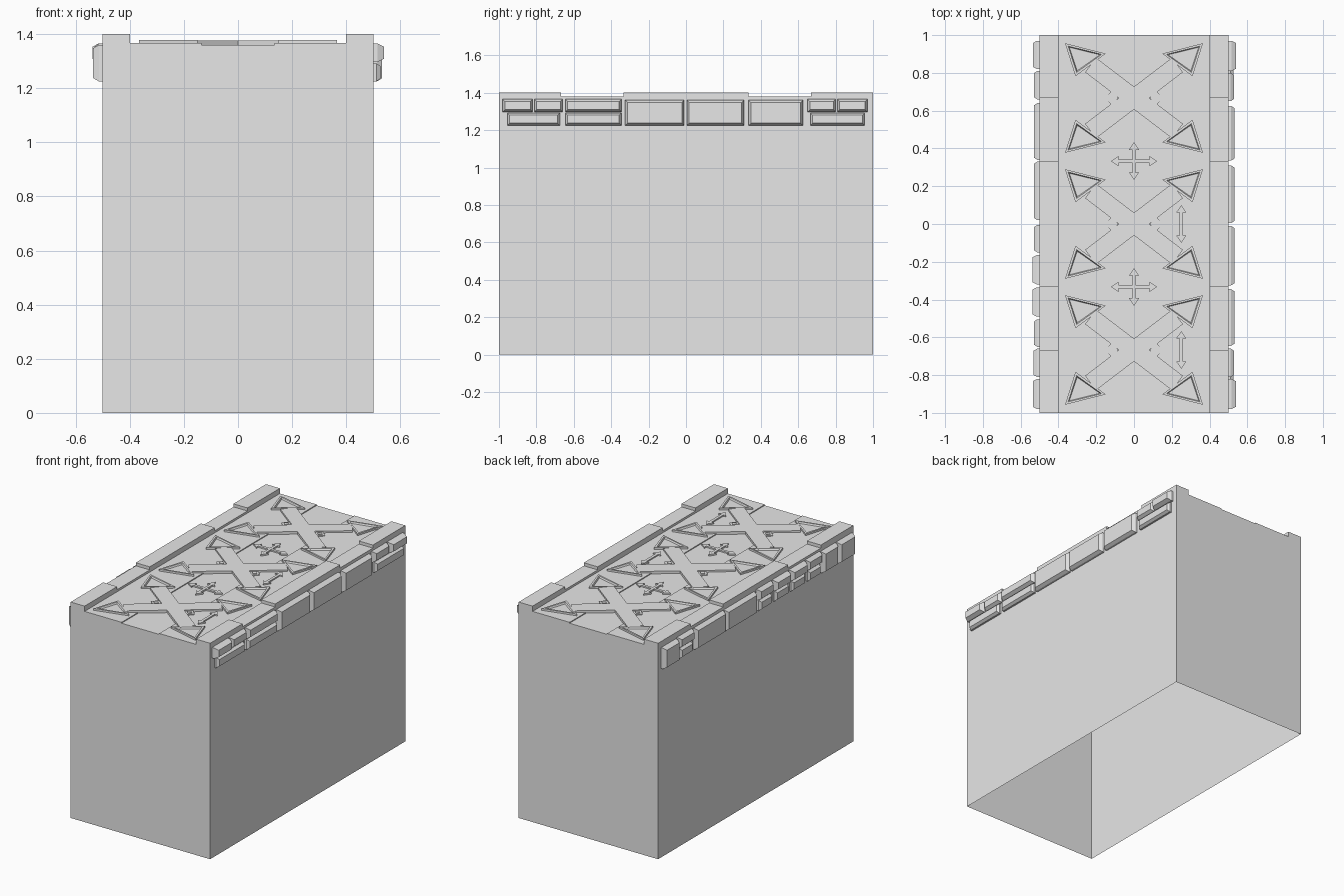
import bpy, bmesh
from mathutils import Vector

if "Cube" in bpy.data.objects:
    bpy.data.objects.remove(bpy.data.objects["Cube"], do_unlink=True)

GREY = bpy.data.materials.new("stone_grey")
GREY.use_nodes = True
GREY.diffuse_color = (0.8, 0.8, 0.8, 1)
GREY.node_tree.nodes["Principled BSDF"].inputs["Base Color"].default_value = (0.8, 0.8, 0.8, 1)

BASE, DECK, RAISED = 1.36, 1.366, 1.378


def finish(name, bm):
    bmesh.ops.recalc_face_normals(bm, faces=bm.faces)
    mesh = bpy.data.meshes.new(name)
    bm.to_mesh(mesh)
    bm.free()
    mesh.materials.append(GREY)
    obj = bpy.data.objects.new(name, mesh)
    bpy.context.collection.objects.link(obj)


def prism(bm, points, z0, z1):
    """Extrude a flat outline upward and return its top face."""
    base = bm.faces.new([bm.verts.new((x, y, z0)) for x, y in points])
    result = bmesh.ops.extrude_face_region(bm, geom=[base], use_keep_orig=True)
    top = [g for g in result["geom"] if isinstance(g, bmesh.types.BMFace)][0]
    for v in top.verts:
        v.co.z = z1
    bmesh.ops.recalc_face_normals(bm, faces=bm.faces)
    return top


def rect(x0, x1, y0, y1):
    return [(x0, y0), (x1, y0), (x1, y1), (x0, y1)]


def box(bm, x0, x1, y0, y1, z0, z1):
    prism(bm, rect(x0, x1, y0, y1), z0, z1)


# Main body: a shell open underneath
bm = bmesh.new()
box(bm, -0.5, 0.5, -1, 1, 0, BASE)
bmesh.ops.delete(bm, geom=[f for f in bm.faces if f.calc_center_median().z < 0.01],
                 context="FACES_ONLY")
finish("body", bm)

# Raised deck strips and stepped curbs on both sides
for side, label in ((1, "left"), (-1, "right")):
    bm = bmesh.new()
    box(bm, side * 0.135, side * 0.4, -1, 1, BASE, DECK)
    finish(label + "_deck_strip", bm)
    bm = bmesh.new()
    for y0, y1, top in ((-1, -0.667, 1.4), (-0.667, -0.333, 1.38), (-0.333, 0.333, 1.4),
                        (0.333, 0.667, 1.38), (0.667, 1, 1.4)):
        box(bm, side * 0.4, side * 0.5, y0, y1, BASE, top)
    finish(label + "_curb", bm)

# Crossed bands with recessed triangular ends
for n, cy in enumerate((-0.667, 0, 0.667)):
    bm = bmesh.new()
    across, up, tx, ty = 0.08, 0.06, 0.23, 0.175
    # Arm half widths run along the perpendicular of the arm direction
    d = Vector((tx, ty)).normalized()
    w = Vector((-d.y, d.x)) * 0.048
    outline = []
    for sx, sy in ((1, 1), (-1, 1), (-1, -1), (1, -1)):
        flip = sx * sy
        ends = [(sx * (tx + s * w.x), sy * (ty + s * w.y)) for s in (-1, 1)]
        outline += ends if flip > 0 else ends[::-1]
        outline.append({(1, 1): (0, up), (-1, 1): (-across, 0),
                        (-1, -1): (0, -up), (1, -1): (across, 0)}[(sx, sy)])
    prism(bm, [(x, y + cy) for x, y in outline], BASE, RAISED - 0.001)
    for sx in (-1, 1):
        for sy in (-1, 1):
            tri = [(0.365, 0.29), (0.15, 0.235), (0.31, 0.115)]
            top = prism(bm, [(sx * x, cy + sy * y) for x, y in tri], BASE, RAISED)
            bmesh.ops.inset_region(bm, faces=[top], thickness=0.022)
            bmesh.ops.inset_region(bm, faces=[top], thickness=0.009, depth=-0.01)
    finish("crossed_bands_%d" % (n + 1), bm)

    # Small stepped diamonds in the side notches
    bm = bmesh.new()
    for sx in (-1, 1):
        for r, top in ((0.036, DECK + 0.005), (0.018, DECK + 0.009)):
            c = sx * 0.12
            prism(bm, [(c - r, cy), (c, cy - r), (c + r, cy), (c, cy + r)], BASE, top)
    finish("notch_diamonds_%d" % (n + 1), bm)


def double_arrow(bm, cx, cy, half, along_y, top):
    """Thin two-headed arrow laid flat on the deck."""
    s, h, neck = 0.009, 0.027, half - 0.04
    pts = [(-neck, -s), (neck, -s), (neck, -h), (half, 0), (neck, h), (neck, s),
           (-neck, s), (-neck, h), (-half, 0), (-neck, -h)]
    prism(bm, [(cx + (v if along_y else u), cy + (u if along_y else v)) for u, v in pts],
          BASE, top)


# Four-way and two-way arrows between the bands
for n, cy in enumerate((-0.333, 0.333)):
    bm = bmesh.new()
    double_arrow(bm, 0, cy, 0.122, False, BASE + 0.009)
    double_arrow(bm, 0, cy, 0.1, True, BASE + 0.01)
    finish("four_way_arrow_%d" % (n + 1), bm)
for n, cy in enumerate((-0.667, 0)):
    bm = bmesh.new()
    double_arrow(bm, 0.25, cy, 0.1, True, DECK + 0.008)
    finish("two_way_arrow_%d" % (n + 1), bm)


def stone(bm, side, y0, y1, z0, z1, depth):
    """Block on a side wall whose outer face is bevelled inward."""
    t = 0.012
    rings = []
    for x, i in ((0.5, 0), (0.5 + depth * 0.4, 0), (0.5 + depth, t)):
        rings.append([bm.verts.new((side * x, y, z)) for y, z in
                      rect(y0 + i, y1 - i, z0 + i, z1 - i)])
    for a, b in zip(rings, rings[1:]):
        for k in range(4):
            bm.faces.new((a[k], a[k - 1], b[k - 1], b[k]))
    bm.faces.new(rings[-1])


LOW, MID, HIGH = 1.225, 1.292, 1.365

# Stones on the left wall
bm = bmesh.new()
for y0, y1, d in ((-0.98, -0.82, 0.04), (-0.81, -0.66, 0.03), (0.65, 0.8, 0.03),
                  (0.81, 0.97, 0.04), (-0.645, -0.345, 0.033)):
    stone(bm, 1, y0, y1, MID + 0.005, HIGH, d)
for y0, y1 in ((-0.955, -0.675), (-0.645, -0.345), (0.665, 0.955)):
    stone(bm, 1, y0, y1, LOW, MID, 0.028)
for y0, y1 in ((-0.325, -0.01), (0.005, 0.31), (0.335, 0.625)):
    stone(bm, 1, y0, y1, LOW, HIGH - 0.005, 0.033)
finish("left_wall_stones", bm)

# Stones on the right wall
bm = bmesh.new()
for y0, y1, d in ((0.82, 0.97, 0.035), (0.34, 0.64, 0.03), (0.02, 0.33, 0.03),
                  (-0.81, -0.66, 0.033), (-0.98, -0.82, 0.035)):
    stone(bm, -1, y0, y1, LOW, HIGH - 0.005, d)
for y0, y1, d in ((0.66, 0.81, 0.03), (-0.15, -0.005, 0.03), (-0.32, -0.165, 0.038),
                  (-0.49, -0.335, 0.038), (-0.65, -0.505, 0.03)):
    stone(bm, -1, y0, y1, MID + 0.005, HIGH, d)
    stone(bm, -1, y0 + 0.01, y1 - 0.01, LOW, MID, 0.025)
finish("right_wall_stones", bm)
